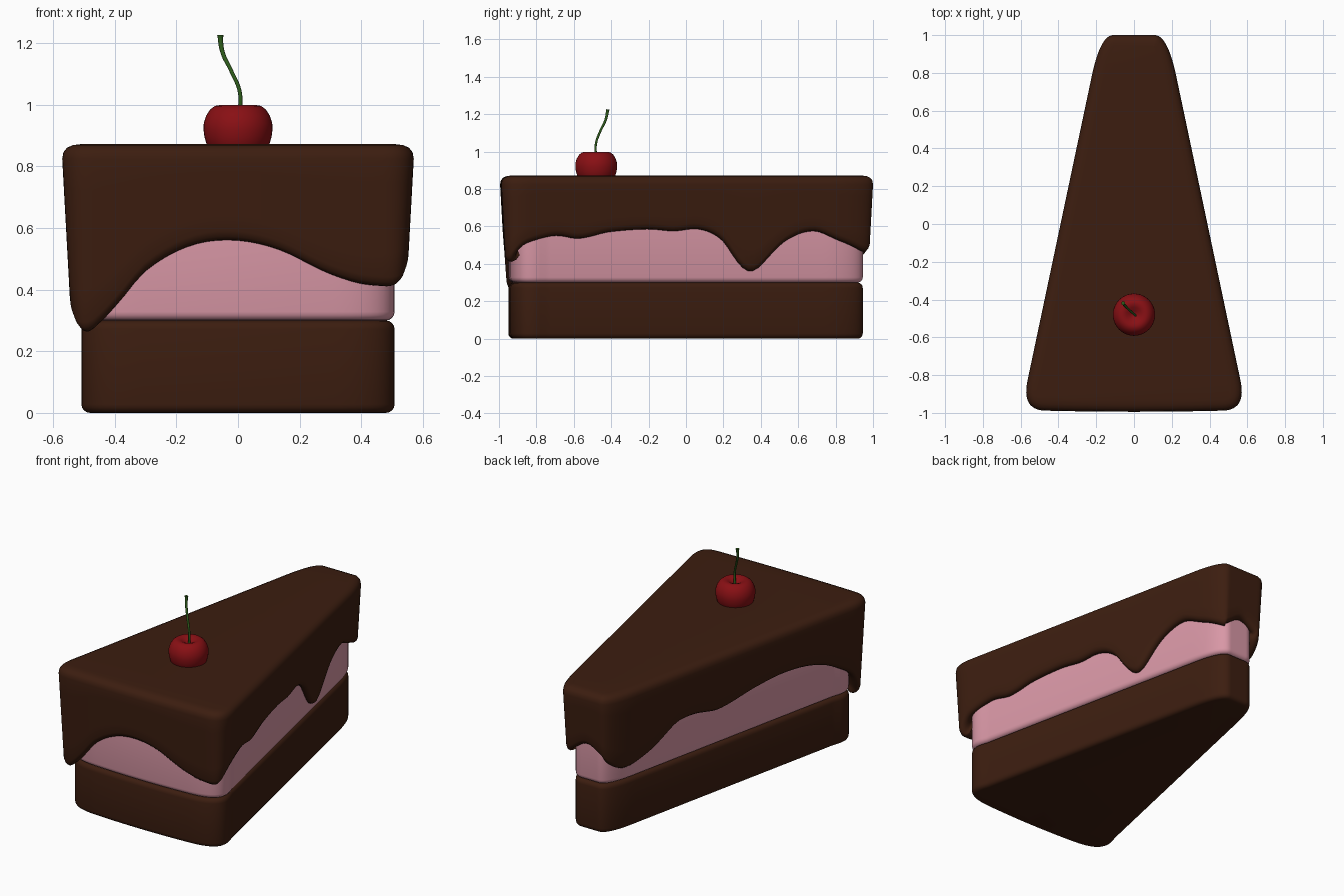
import bpy, bmesh, math
from mathutils import Vector

if "Cube" in bpy.data.objects:
    bpy.data.objects.remove(bpy.data.objects["Cube"])


def material(name, rgb):
    m = bpy.data.materials.new(name)
    m.diffuse_color = (*rgb, 1)
    m.use_nodes = True
    m.node_tree.nodes["Principled BSDF"].inputs["Base Color"].default_value = m.diffuse_color
    return m


def loft(name, rings, mat, angle=50):
    """Skin a stack of equal-length closed rings and cap both ends."""
    bm = bmesh.new()
    vs = [[bm.verts.new(p) for p in ring] for ring in rings]
    n = len(vs[0])
    for a, b in zip(vs, vs[1:]):
        for i in range(n):
            j = (i + 1) % n
            bm.faces.new((a[i], a[j], b[j], b[i]))
    bm.faces.new(vs[0])
    bm.faces.new(vs[-1])
    bmesh.ops.recalc_face_normals(bm, faces=bm.faces)
    me = bpy.data.meshes.new(name)
    bm.to_mesh(me)
    bm.free()
    ob = bpy.data.objects.new(name, me)
    bpy.context.collection.objects.link(ob)
    me.materials.append(mat)
    bpy.context.view_layer.objects.active = ob
    ob.select_set(True)
    bpy.ops.object.shade_smooth_by_angle(angle=math.radians(angle))
    ob.select_set(False)
    return ob


def quad(a, b, c, n):
    a, b, c = Vector(a), Vector(b), Vector(c)
    return [a * (1 - t) ** 2 + b * 2 * t * (1 - t) + c * t * t
            for t in (i / n for i in range(n + 1))]


def wedge(front, back, bulge):
    """Mirrored slice outline from two rounded corners (right half given)."""
    half = quad((0, front[0][1] - bulge), (front[0][0] / 2, front[0][1] - bulge), front[0], 14)[:-1]
    half += quad(*front, 12)
    a, b = Vector(front[2]), Vector(back[0])
    half += [a.lerp(b, i / 60) for i in range(1, 60)]
    half += quad(*back, 12)
    e = Vector(back[2])
    half += [Vector((e.x * (1 - i / 8), e.y)) for i in range(1, 9)]
    return half + [Vector((-p.x, p.y)) for p in half[-2:0:-1]]


def inset(outline, d):
    n = len(outline)
    out = []
    for i, p in enumerate(outline):
        t = (outline[(i + 1) % n] - outline[i - 1]).normalized()
        out.append(p + Vector((-t.y, t.x)) * (d[i] if isinstance(d, list) else d))
    return out


def ring(outline, d, z):
    return [(p.x, p.y, z[i] if isinstance(z, list) else z)
            for i, p in enumerate(inset(outline, d))]


chocolate = material("chocolate", (.045, .0125, .005))
pink = material("pink_cream", (.69, .31, .38))
red = material("cherry_red", (.25, .005, .007))
green = material("stem_green", (.025, .1, .01))

# Sponge and cream layers with softly rounded edges
cake = wedge([(.33, -.94), (.565, -.925), (.49, -.75)],
             [(.17, .75), (.128, .945), (.06, .945)], .01)


def layer(name, z0, z1, mat):
    r = .028
    prof = [(r * (1 - math.sin(a)), r * (1 - math.cos(a)))
            for a in (math.radians(d) for d in (0, 22, 45, 67, 90))]
    rings = [ring(cake, d, z0 + h) for d, h in prof]
    rings += [ring(cake, d, z1 - h) for d, h in reversed(prof)]
    loft(name, rings, mat)


layer("sponge_base", 0, .3, chocolate)
layer("cream_layer", .3, .75, pink)

# Dripping icing: lower edge height keyed around the outline as (x, y, z)
top = wedge([(.47, -.988), (.60, -.985), (.562, -.82)],
            [(.22, .8), (.175, 1), (.11, 1)], .006)
keys = [(-.49, -.98, .265), (-.40, -.99, .345), (-.30, -.99, .46), (-.16, -.99, .54),
        (-.02, -.99, .56), (.13, -.99, .53), (.30, -.99, .45), (.43, -.99, .415),
        (.55, -.95, .425), (.55, -.82, .51), (.54, -.70, .55), (.51, -.57, .535),
        (.47, -.40, .57), (.43, -.2, .585), (.41, -.06, .575), (.38, .08, .585),
        (.35, .2, .53), (.315, .36, .36), (.27, .55, .53), (.24, .69, .575),
        (.21, .84, .52), (.14, .99, .465), (.0, 1, .54), (-.12, .99, .48), (-.2, .84, .39),
        (-.24, .7, .42), (-.29, .45, .55), (-.36, .15, .525), (-.43, -.15, .575),
        (-.47, -.38, .59), (-.51, -.6, .55), (-.55, -.8, .44), (-.56, -.91, .31)]


def turn(x, y):
    return (math.atan2(y, x) - math.atan2(-.98, -.49)) % math.tau


kz = [(turn(x, y), z) for x, y, z in keys]
kz = [(kz[-1][0] - math.tau, kz[-1][1])] + kz + [(a + math.tau, z) for a, z in kz[:2]]


def drip(p):
    a = turn(p.x, p.y)
    i = next(i for i in range(1, len(kz) - 2) if a <= kz[i + 1][0])
    (a0, z0), (a1, z1), (a2, z2), (a3, z3) = kz[i - 1:i + 3]
    h = a2 - a1
    t = (a - a1) / h
    m1, m2 = (z2 - z0) / (a2 - a0) * h, (z3 - z1) / (a3 - a1) * h
    return ((2 * t**3 - 3 * t**2 + 1) * z1 + (t**3 - 2 * t**2 + t) * m1
            + (3 * t**2 - 2 * t**3) * z2 + (t**3 - t**2) * m2)


low = [drip(p) for p in top]
rings = [ring(top, d, z) for d, z in
         ((.06, .872), (.035, .869), (.016, .861), (.004, .846), (0, .825))]
for f in (.2, .4, .6, .8, 1):
    z = [.825 + (b + .03 - .825) * f for b in low]
    rings.append(ring(top, [.055 * (.825 - h) for h in z], z))
for d, h in ((.007, .012), (.02, .002), (.035, 0), (.055, .01), (.075, .035), (.09, .08)):
    rings.append(ring(top, [.055 * (.795 - b) + d for b in low], [b + h for b in low]))
loft("icing", rings, chocolate, 70)

# Cherry, turned from a dimpled profile
prof = [(.004, .972), (.02, .98), (.04, .993), (.058, .999), (.075, .996), (.091, .984),
        (.104, .963), (.111, .94), (.112, .92), (.109, .896), (.102, .872), (.088, .848), (.05, .832)]
loft("cherry", [[(r * math.cos(i * math.tau / 40), -.48 + r * math.sin(i * math.tau / 40), z)
                 for i in range(40)] for r, z in prof], red, 70)

# Cherry stem
cu = bpy.data.curves.new("cherry_stem", 'CURVE')
cu.dimensions = '3D'
cu.bevel_depth = .007
cu.bevel_resolution = 3
cu.use_fill_caps = True
path = [(.006, -.482, .97, 1), (.006, -.482, 1.04, .9), (-.022, -.458, 1.11, .9),
        (-.05, -.43, 1.17, 1), (-.057, -.42, 1.215, 1.2), (-.057, -.419, 1.226, 1.5)]
sp = cu.splines.new('BEZIER')
sp.bezier_points.add(len(path) - 1)
for bp, (x, y, z, r) in zip(sp.bezier_points, path):
    bp.co = (x, y, z)
    bp.radius = r
    bp.handle_left_type = bp.handle_right_type = 'AUTO'
cu.materials.append(green)
bpy.context.collection.objects.link(bpy.data.objects.new("cherry_stem", cu))
